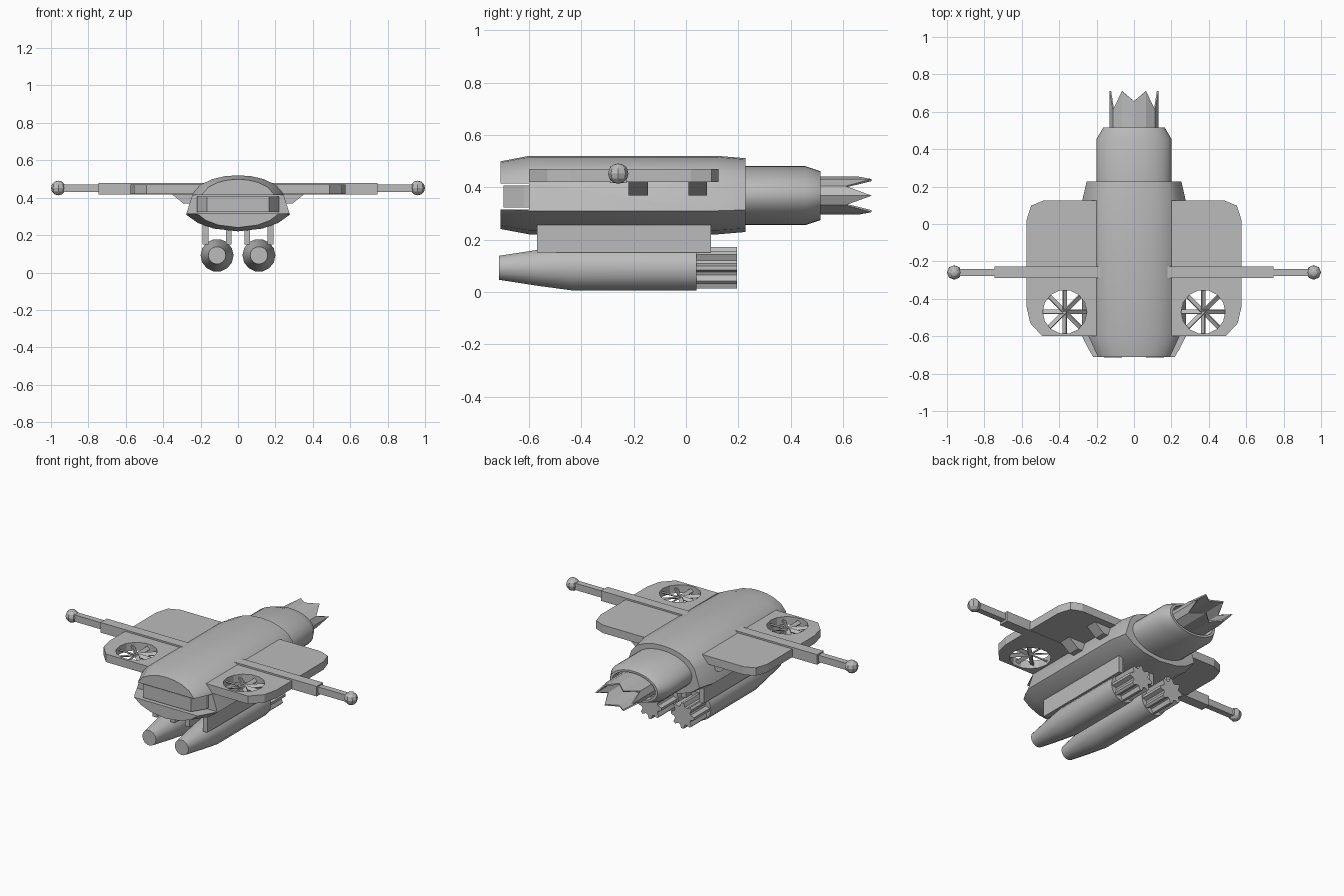
import bpy, bmesh, math
from mathutils import Matrix, Vector

cube = bpy.data.objects.get("Cube")
if cube:
    bpy.data.objects.remove(cube, do_unlink=True)

grey = bpy.data.materials.new("hull_grey")
grey.use_nodes = True
GREY = (0.5, 0.5, 0.5, 1)
grey.diffuse_color = GREY
grey.node_tree.nodes["Principled BSDF"].inputs["Base Color"].default_value = GREY


def finish(name, bm, smooth=False):
    bmesh.ops.recalc_face_normals(bm, faces=bm.faces)
    mesh = bpy.data.meshes.new(name)
    bm.to_mesh(mesh)
    bm.free()
    mesh.materials.append(grey)
    obj = bpy.data.objects.new(name, mesh)
    bpy.context.collection.objects.link(obj)
    bpy.ops.object.select_all(action='DESELECT')
    obj.select_set(True)
    bpy.context.view_layer.objects.active = obj
    if smooth:
        bpy.ops.object.shade_smooth_by_angle(angle=math.radians(32))
    return obj


def loft(name, rings, smooth=False, caps=True):
    """Skin a list of equal-length point rings."""
    bm = bmesh.new()
    loops = [[bm.verts.new(p) for p in ring] for ring in rings]
    n = len(loops[0])
    for a, b in zip(loops, loops[1:]):
        for i in range(n):
            j = (i + 1) % n
            bm.faces.new((a[i], a[j], b[j], b[i]))
    if caps:
        bm.faces.new(loops[0])
        bm.faces.new(loops[-1])
    return finish(name, bm, smooth)


def box(name, x, y, z):
    return loft(name, [[(x[0], y[0], h), (x[1], y[0], h), (x[1], y[1], h), (x[0], y[1], h)] for h in z])


def ellipse(y, rx, rz, cx=0, cz=0.368, n=32):
    steps = [math.tau * i / n for i in range(n)]
    return [(cx + rx * math.cos(t), y, cz + rz * math.sin(t)) for t in steps]


def cut(target, cutter):
    mod = target.modifiers.new("cut", 'BOOLEAN')
    mod.operation = 'DIFFERENCE'
    mod.solver = 'EXACT'
    mod.object = cutter
    bpy.ops.object.select_all(action='DESELECT')
    target.select_set(True)
    bpy.context.view_layer.objects.active = target
    bpy.ops.object.modifier_apply(modifier=mod.name)
    bpy.data.objects.remove(cutter, do_unlink=True)


# Fuselage: one cross-section, tapered at both ends
half = [(0.07, 0.515), (0.135, 0.5), (0.2, 0.47), (0.24, 0.425), (0.278, 0.31),
        (0.215, 0.265), (0.13, 0.235)]
section = [(0, 0.52)] + half + [(0, 0.22)] + [(-x, z) for x, z in reversed(half)]
MID = 0.368


def hull_ring(y, sx, sz):
    return [(x * sx, y, MID + (z - MID) * sz) for x, z in section]


fuselage = loft("fuselage", [hull_ring(-0.71, 0.8, 0.86), hull_ring(-0.6, 1, 1),
                             hull_ring(0.12, 1, 1), hull_ring(0.228, 0.91, 0.94)], True)
cut(fuselage, box("slot_cutter", (-0.4, 0.4), (-0.8, -0.6), (0.315, 0.415)))

# Recessed visor between the two lips
loft("visor", [[(-0.22, -0.59, z), (-0.215, -0.62, z), (-0.165, -0.698, z),
                (0.165, -0.698, z), (0.215, -0.62, z), (0.22, -0.59, z)] for z in (0.323, 0.407)])

# Rear barrel with a recessed rim
loft("rear_barrel", [ellipse(0.2, 0.2, 0.113), ellipse(0.455, 0.2, 0.113),
                     ellipse(0.515, 0.165, 0.093), ellipse(0.515, 0.148, 0.08),
                     ellipse(0.46, 0.148, 0.08)], True)

# Open exhaust with a jagged end: tips alternate with valleys
base = ellipse(0.45, 0.13, 0.073, n=12)
jagged = []
for i, (x, y, z) in enumerate(base):
    tip = 0.71 if i % 2 == 0 else (0.657 if i in (3, 9) else 0.61)
    jagged.append((x, tip, z))
exhaust = loft("jagged_exhaust", [base, jagged], caps=False)
shell = exhaust.modifiers.new("thickness", 'SOLIDIFY')
shell.thickness = 0.008

# Rounded wing outline
outline = [(0.15, 0.125), (0.485, 0.125), (0.55, 0.098), (0.575, 0.02),
           (0.575, -0.44), (0.555, -0.53), (0.49, -0.6), (0.15, -0.6)]
FAN_X, FAN_Y, FAN_R = 0.37, -0.47, 0.118

for s, side in ((1, "left"), (-1, "right")):
    # Wing with a round fan opening
    wing = loft(side + "_wing", [[(s * x, y, z) for x, y in outline] for z in (0.42, 0.47)])
    hole = [(s * FAN_X + FAN_R * math.cos(math.tau * i / 14),
             FAN_Y + FAN_R * math.sin(math.tau * i / 14)) for i in range(14)]
    cut(wing, loft("fan_cutter", [[(x, y, z) for x, y in hole] for z in (0.3, 0.6)]))

    # Fan blades, each pitched about its own length
    bm = bmesh.new()
    for k in range(8):
        place = (Matrix.Translation((s * FAN_X, FAN_Y, 0.445))
                 @ Matrix.Rotation(math.tau * k / 8, 4, 'Z')
                 @ Matrix.Rotation(math.radians(35), 4, 'X')
                 @ Matrix.Translation((0.06, 0, 0))
                 @ Matrix.Diagonal((0.122, 0.024, 0.008, 1)))
        bmesh.ops.create_cube(bm, size=1, matrix=place)
    finish(side + "_fan", bm)

    # Spar, thin rod and ball tip
    box(side + "_spar", (s * 0.15, s * 0.745), (-0.29, -0.227), (0.417, 0.48))
    box(side + "_rod", (s * 0.74, s * 0.945), (-0.277, -0.24), (0.43, 0.472))
    bm = bmesh.new()
    bmesh.ops.create_uvsphere(bm, u_segments=8, v_segments=6, radius=0.039,
                              matrix=Matrix.Translation((s * 0.961, -0.259, 0.452)))
    finish(side + "_ball_tip", bm)

    # Gussets under the wing root
    gusset = [(0.2, 0.425), (0.362, 0.425), (0.29, 0.368), (0.2, 0.368)]
    for label, ys in (("front", (-0.22, -0.145)), ("rear", (0.01, 0.08))):
        loft(f"{side}_{label}_gusset", [[(s * x, y, z) for x, z in gusset] for y in ys])

    # Underslung pod with tapered nose
    px, pz = s * 0.112, 0.092
    stations = [(-0.715, 0.047), (-0.57, 0.07), (-0.44, 0.088), (0.04, 0.088)]
    loft(side + "_pod", [ellipse(y, r, r, px, pz, 14) for y, r in stations], True)

    # Lobed pod nozzle
    gear = []
    for i in range(32):
        r = 0.08 if i % 4 < 2 else 0.058
        t = math.tau * (i - 0.5) / 32
        gear.append((px + r * math.cos(t), pz + r * math.sin(t)))
    loft(side + "_pod_nozzle", [[(x, y, z) for x, z in gear] for y in (0.03, 0.195)])

    # Twin mounting plates for the pod
    for label, off in (("inner", -0.062), ("outer", 0.062)):
        cx = s * (0.112 + off)
        box(f"{side}_{label}_pylon", (cx - 0.015, cx + 0.015), (-0.57, 0.095), (0.15, 0.28))
